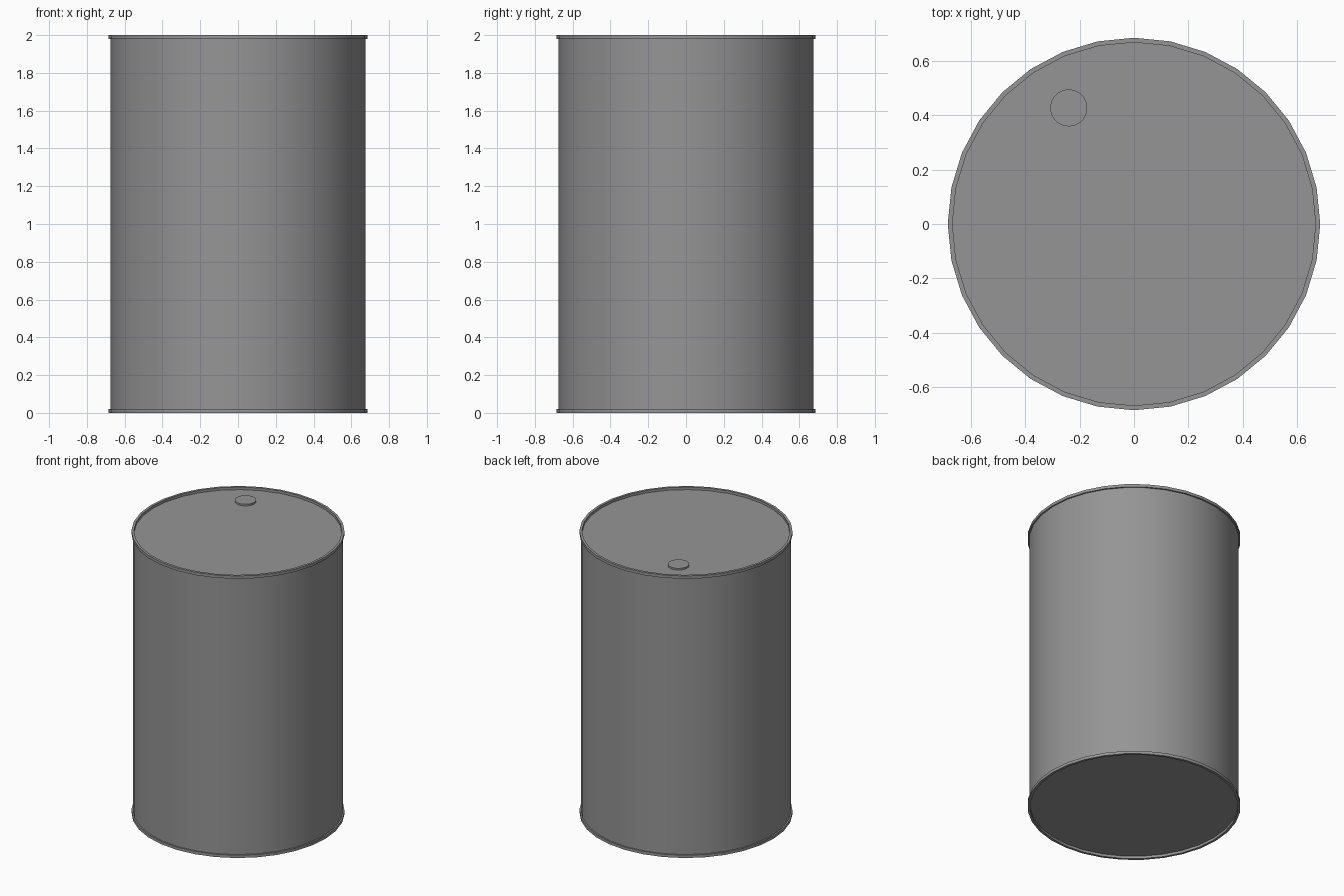
import bpy
import math

SIDES = 32
BODY_R, RIM_R, INNER_R = 0.675, 0.685, 0.668
HEIGHT, RIM_H, RECESS = 2.0, 0.02, 0.018
CAP_R, CAP_H = 0.068, 0.012

cube = bpy.data.objects.get("Cube")
if cube:
    bpy.data.objects.remove(cube, do_unlink=True)

steel = bpy.data.materials.new("grey_steel")
steel.use_nodes = True
grey = (0.3, 0.3, 0.3, 1)
steel.diffuse_color = grey
steel.node_tree.nodes["Principled BSDF"].inputs["Base Color"].default_value = grey


def lathe(name, profile, location=(0, 0, 0)):
    """Spin a bottom-to-top (radius, z) profile and close both ends."""
    verts, faces = [], []
    for radius, z in profile:
        for i in range(SIDES):
            a = math.tau * i / SIDES
            verts.append((radius * math.cos(a), radius * math.sin(a), z))
    for ring in range(len(profile) - 1):
        low, high = ring * SIDES, (ring + 1) * SIDES
        for i in range(SIDES):
            j = (i + 1) % SIDES
            faces.append((low + i, low + j, high + j, high + i))
    faces.append(tuple(reversed(range(SIDES))))
    faces.append(tuple(range(len(verts) - SIDES, len(verts))))
    mesh = bpy.data.meshes.new(name)
    mesh.from_pydata(verts, [], faces)
    mesh.materials.append(steel)
    obj = bpy.data.objects.new(name, mesh)
    obj.location = location
    bpy.context.collection.objects.link(obj)
    bpy.ops.object.select_all(action="DESELECT")
    obj.select_set(True)
    bpy.context.view_layer.objects.active = obj
    bpy.ops.object.shade_smooth_by_angle(angle=math.radians(30))
    return obj


# Drum shell with raised rims around recessed ends
half = [(INNER_R, RECESS), (INNER_R, 0), (RIM_R, 0), (RIM_R, RIM_H), (BODY_R, RIM_H)]
lathe("drum", half + [(r, HEIGHT - z) for r, z in reversed(half)])

# Bung cap on the lid
lathe("bung_cap", [(CAP_R, 0), (CAP_R, CAP_H)], (-0.24, 0.427, HEIGHT - RECESS))
